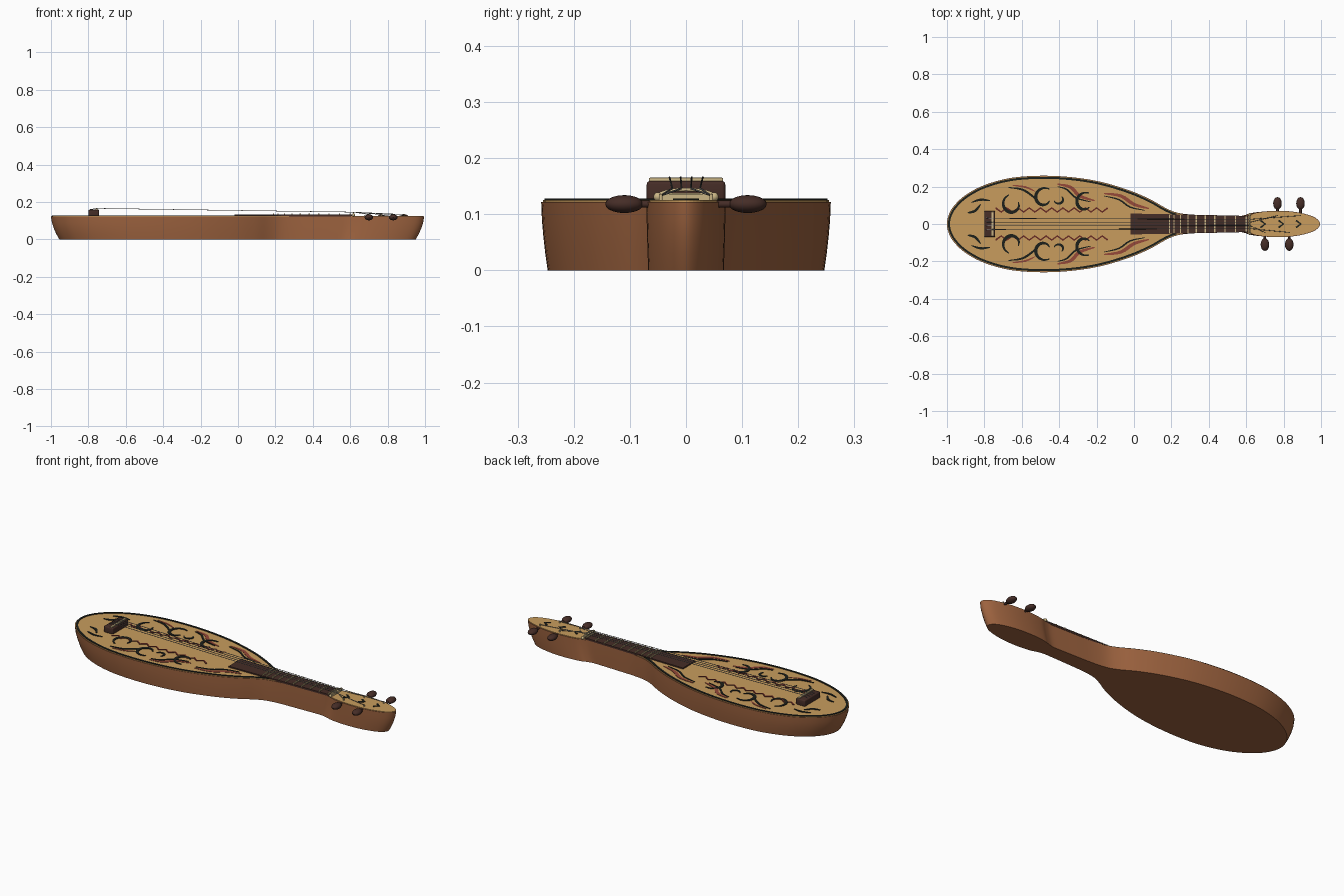
import bpy, bmesh, math
from mathutils import Vector

cube = bpy.data.objects.get("Cube")
if cube:
    bpy.data.objects.remove(cube)


def material(name, rgb):
    m = bpy.data.materials.new(name)
    m.use_nodes = True
    m.diffuse_color = (*rgb, 1)
    m.node_tree.nodes["Principled BSDF"].inputs["Base Color"].default_value = (*rgb, 1)
    return m


BROWN = material("brown wood", (0.34, 0.125, 0.05))
TAN = material("pale soundboard wood", (0.58, 0.335, 0.11))
DARK = material("dark rosewood", (0.06, 0.026, 0.02))
BLACK = material("black inlay", (0.012, 0.014, 0.011))
RED = material("red inlay", (0.3, 0.065, 0.04))
MAROON = material("maroon inlay", (0.14, 0.025, 0.018))
IVORY = material("aged ivory", (0.6, 0.47, 0.24))
STEEL = material("string grey", (0.25, 0.25, 0.24))
TOP = 0.122
FACE = 0.125


def finish(name, bm, mat, smooth=False):
    bmesh.ops.recalc_face_normals(bm, faces=bm.faces)
    me = bpy.data.meshes.new(name)
    bm.to_mesh(me)
    bm.free()
    me.materials.append(mat)
    ob = bpy.data.objects.new(name, me)
    bpy.context.collection.objects.link(ob)
    if smooth:
        bpy.ops.object.select_all(action='DESELECT')
        ob.select_set(True)
        bpy.context.view_layer.objects.active = ob
        bpy.ops.object.shade_smooth_by_angle(angle=math.radians(35))
    return ob


def spline(pts, steps=6, closed=False):
    """Smooth path through the given points."""
    p = [Vector(q) for q in pts]
    n = len(p)
    out = []
    for i in range(n if closed else n - 1):
        if closed:
            a, b, c, d = (p[(i + k) % n] for k in (-1, 0, 1, 2))
        else:
            a, b, c, d = (p[min(max(i + k, 0), n - 1)] for k in (-1, 0, 1, 2))
        for s in range(steps):
            t = s / steps
            out.append(0.5 * (2 * b + (c - a) * t + (2 * a - 5 * b + 4 * c - d) * t * t
                              + (3 * b - a - 3 * c + d) * t ** 3))
    return out if closed else out + [p[-1]]


def normals(path, closed=False):
    n = len(path)
    res = []
    for i in range(n):
        a = path[i - 1] if closed or i else path[0]
        b = path[(i + 1) % n] if closed else path[min(i + 1, n - 1)]
        d = (b - a).normalized()
        res.append(Vector((d.y, -d.x)))
    return res


def loft(name, rings, mat, smooth=False):
    """Closed solid through stacked rings of 3D points."""
    bm = bmesh.new()
    vs = [[bm.verts.new(q) for q in r] for r in rings]
    n = len(vs[0])
    for a, b in zip(vs, vs[1:]):
        for i in range(n):
            bm.faces.new((a[i], a[(i + 1) % n], b[(i + 1) % n], b[i]))
    bm.faces.new(vs[0])
    bm.faces.new(vs[-1])
    return finish(name, bm, mat, smooth)


def ribbon(name, path, width, mat, top=FACE + 0.003, taper=False):
    """Thin inlay strip following a flat path."""
    rings = []
    n = len(path)
    for i, (p, d) in enumerate(zip(path, normals(path))):
        w = width / 2 * (0.3 + 0.7 * math.sin(math.pi * i / (n - 1)) if taper else 1)
        l, r = p + d * w, p - d * w
        rings.append([(l.x, l.y, FACE - 0.002), (r.x, r.y, FACE - 0.002),
                      (r.x, r.y, top), (l.x, l.y, top)])
    return loft(name, rings, mat)


def box(name, x0, x1, w, z0, z1, mat, bevel=0.0):
    bm = bmesh.new()
    bmesh.ops.create_cube(bm, size=1)
    for v in bm.verts:
        v.co = ((x0 + x1) / 2 + v.co.x * (x1 - x0), v.co.y * 2 * w, (z0 + z1) / 2 + v.co.z * (z1 - z0))
    if bevel:
        bmesh.ops.bevel(bm, geom=bm.edges[:], offset=bevel, segments=3, profile=0.5, affect='EDGES')
    return finish(name, bm, mat, bevel > 0)


def tube(name, pts, radius, mat):
    cu = bpy.data.curves.new(name, 'CURVE')
    cu.dimensions = '3D'
    cu.bevel_depth = radius
    cu.bevel_resolution = 1
    cu.use_fill_caps = True
    sp = cu.splines.new('POLY')
    sp.points.add(len(pts) - 1)
    for q, p in zip(sp.points, pts):
        q.co = (*p, 1)
    cu.materials.append(mat)
    ob = bpy.data.objects.new(name, cu)
    bpy.context.collection.objects.link(ob)


def ball(name, centre, size, mat):
    bm = bmesh.new()
    bmesh.ops.create_uvsphere(bm, u_segments=16, v_segments=10, radius=1)
    for v in bm.verts:
        v.co = [c + a * s for c, a, s in zip(centre, v.co, size)]
    finish(name, bm, mat, True)


# Outline of body, neck and head
half = [(-0.99, 0.05), (-0.96, 0.1), (-0.9, 0.155), (-0.8, 0.208), (-0.66, 0.246), (-0.5, 0.258),
        (-0.34, 0.251), (-0.18, 0.226), (-0.02, 0.178), (0.09, 0.13), (0.17, 0.085), (0.23, 0.061),
        (0.31, 0.05), (0.42, 0.046), (0.53, 0.043), (0.585, 0.043), (0.62, 0.05), (0.66, 0.062),
        (0.74, 0.07), (0.83, 0.068), (0.91, 0.055), (0.97, 0.033)]
control = [(-1, 0)] + half + [(0.995, 0)] + [(x, -y) for x, y in reversed(half)]
outline = spline(control, 5, closed=True)
out_n = normals(outline, closed=True)


# Carved hull and thin soundboard
levels = ((0, 0.955), (0.03, 0.972), (0.06, 0.985), (0.09, 0.995), (TOP, 1))
loft("hull", [[(p.x * s, p.y * s, z) for p in outline] for z, s in levels], BROWN, True)
inner = [p + d * -0.004 if d.dot(p) > 0 else p + d * 0.004 for p, d in zip(outline, out_n)]
sign = 1 if out_n[0].x > 0 else -1
inner = [p + d * 0.003 * sign for p, d in zip(outline, out_n)]
loft("soundboard", [[(p.x, p.y, z) for p in inner] for z in (TOP - 0.002, FACE)], TAN)

# Black border around the body
edge = [p + d * 0.011 * sign for p, d in zip(outline, out_n)]
m = len(edge) // 2
border = [p for p in edge[m:] + edge[:m] if p.x < 0.235]
ribbon("body_border", border, 0.011, BLACK, FACE + 0.003)

# Fingerboard and frets
board = [(-0.02, 0.056), (0.3, 0.05), (0.61, 0.043)]
ring = board + [(x, -y) for x, y in reversed(board)]
loft("fingerboard", [[(x, y, z) for x, y in ring] for z in (TOP, 0.132)], DARK)
for i in range(10):
    x = 0.6 - 0.41 * (1 - (1 - i / 9) ** 1.3)
    box("fret", x - 0.003, x + 0.003, 0.043 + (0.6 - x) * 0.018, 0.13, 0.138, IVORY)

# Arched nut with end beads
arch = [(0.618, 0.05 * math.cos(a), 0.131 + 0.013 * math.sin(a))
        for a in (math.pi * k / 12 for k in range(13))]
tube("nut", arch, 0.0035, IVORY)
box("nut_base", 0.612, 0.624, 0.044, TOP, 0.136, IVORY)
for s in (1, -1):
    ball("nut_bead", (0.618, 0.05 * s, 0.131), (0.008, 0.008, 0.008), IVORY)

# Bridge and saddle
box("bridge", -0.8, -0.742, 0.07, TOP, 0.159, DARK, 0.006)
box("saddle", -0.762, -0.75, 0.066, 0.157, 0.165, IVORY, 0.002)

# Tuning pegs and strings
pegs = [(0.89, 1), (0.767, 1), (0.70, -1), (0.83, -1)]
for i, (x, s) in enumerate(pegs):
    ball("peg_knob", (x, 0.11 * s, 0.118), (0.023, 0.034, 0.016), DARK)
    tube("peg_shaft", [(x, 0.05 * s, 0.118), (x, 0.09 * s, 0.118)], 0.007, DARK)
    tube("peg_post", [(x, 0.045 * s, TOP), (x, 0.045 * s, 0.136)], 0.004, IVORY)
    y = 0.025 - 0.0165 * i
    tube("string", [(-0.79, y * 1.3, 0.16), (-0.756, y * 1.2, 0.166), (0.618, y, 0.146),
                    (x, 0.045 * s, 0.133)], 0.0016, STEEL)

# Head chevrons
for x in (0.69, 0.787, 0.88):
    ribbon("head_chevron", [Vector((x - 0.014, 0.019)), Vector((x + 0.012, 0)),
                            Vector((x - 0.014, -0.019))], 0.01, BLACK)


def scroll(cx, cy, r, start, end, shrink=0.6):
    """Arc that tightens towards its end, angles in degrees."""
    return [(cx + r * (1 - (1 - shrink) * k / 8) * math.cos(math.radians(start + (end - start) * k / 8)),
             cy + r * (1 - (1 - shrink) * k / 8) * math.sin(math.radians(start + (end - start) * k / 8)))
            for k in range(9)]


# Soundboard inlays: (name, path, width, colour), mirrored to both sides
inlays = [
    ("scroll", scroll(-0.48, 0.14, 0.055, 60, 330), 0.018, BLACK),
    ("scroll", scroll(-0.65, 0.105, 0.055, 110, 380), 0.018, BLACK),
    ("scroll", scroll(-0.26, 0.115, 0.055, 70, 310), 0.018, BLACK),
    ("small_scroll", scroll(-0.4, 0.135, 0.03, 200, 400), 0.013, BLACK),
    ("tendril", [(-0.67, 0.195), (-0.6, 0.185), (-0.55, 0.155), (-0.52, 0.125)], 0.012, BLACK),
    ("tendril", [(-0.41, 0.2), (-0.36, 0.185), (-0.31, 0.14), (-0.23, 0.118)], 0.01, BLACK),
    ("tendril", [(-0.16, 0.15), (-0.08, 0.13), (-0.02, 0.09), (0.06, 0.073)], 0.009, BLACK),
    ("leaf", [(-0.89, 0.06), (-0.85, 0.07), (-0.82, 0.105)], 0.014, BLACK),
    ("leaf", [(-0.87, 0.115), (-0.82, 0.13), (-0.77, 0.125)], 0.012, BLACK),
    ("red_wave", [(-0.41, 0.213), (-0.34, 0.197), (-0.29, 0.15), (-0.21, 0.125)], 0.019, RED),
    ("red_wave", [(-0.16, 0.163), (-0.07, 0.15), (0, 0.105), (0.08, 0.083)], 0.019, RED),
    ("red_wave", [(-0.65, 0.207), (-0.58, 0.197), (-0.53, 0.175)], 0.01, RED),
]
for s, side in ((1, "left"), (-1, "right")):
    for name, path, width, mat in inlays:
        smooth_path = spline([(x, y * s) for x, y in path], 4)
        lift = 0.002 if mat == RED else 0.003
        ribbon(side + "_" + name, smooth_path, width, mat, FACE + lift, True)
    zigzag = [Vector((-0.74 + 0.03 * k, s * (0.075 + 0.011 * (-1) ** k))) for k in range(21)]
    ribbon(side + "_zigzag", zigzag, 0.009, MAROON)
